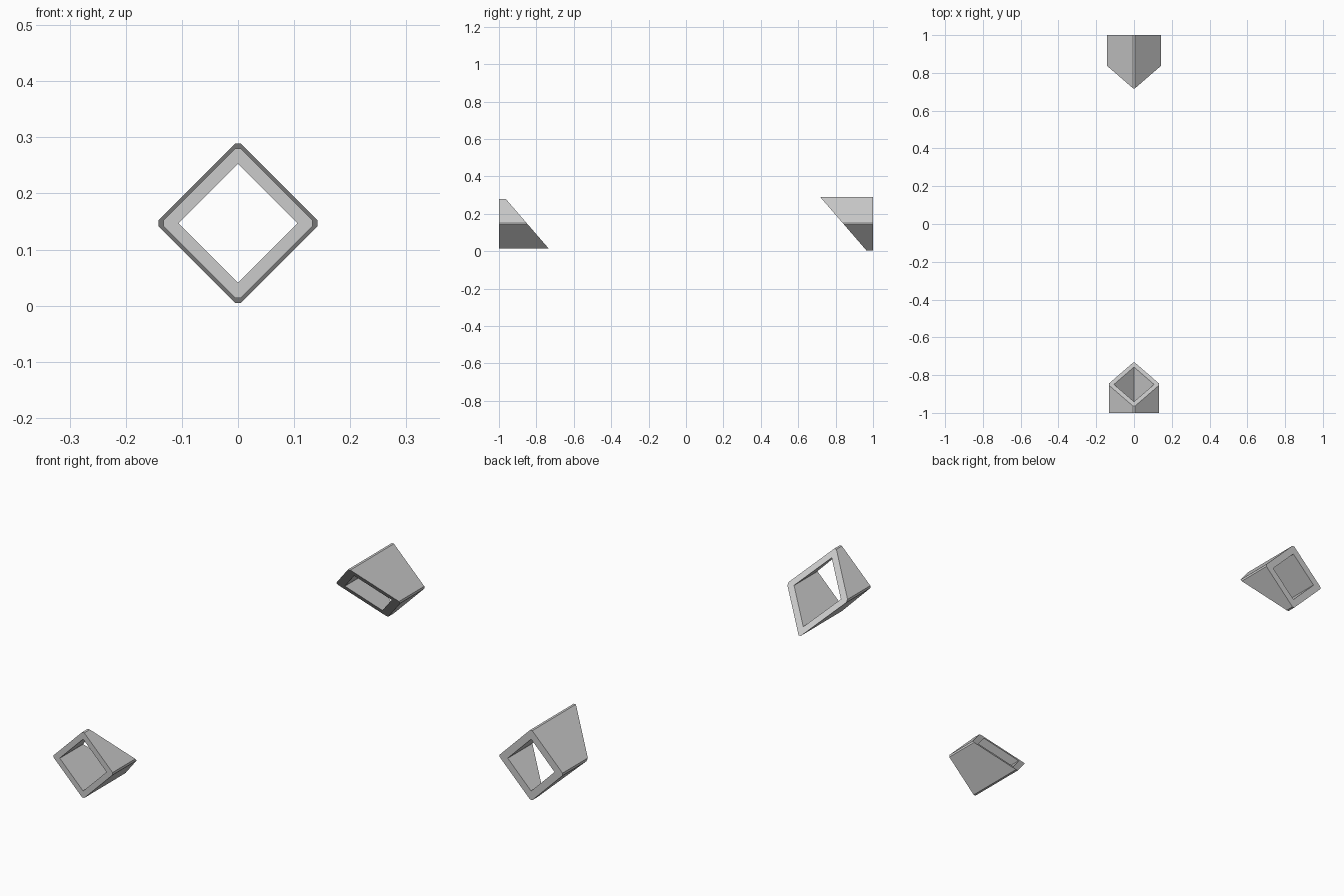
import bpy, bmesh

if "Cube" in bpy.data.objects:
    bpy.data.objects.remove(bpy.data.objects["Cube"])

CZ = 0.147      # height of the tube axis
SLOPE = -0.865  # slant of the mitre cut, dy/dz


def diamond(r, c):
    """Diamond section with corners slightly blunted by c."""
    pts = []
    for dx, dz in ((1, 0), (0, 1), (-1, 0), (0, -1)):
        for s in (-1, 1):
            pts.append((dx * (r - c) - s * dz * c, dz * (r - c) + s * dx * c))
    return pts


def mitred_tube(name, y_end, y_cut, outer, inner):
    bm = bmesh.new()

    def loop(section, cut):
        return [bm.verts.new((x, y_cut + SLOPE * z if cut else y_end, CZ + z))
                for x, z in section]

    out, inn = diamond(outer, 0.005), diamond(inner, 0.0005)
    # outer wall, mitred rim, bore, square end rim
    rings = [loop(out, False), loop(out, True), loop(inn, True), loop(inn, False)]
    for k in range(4):
        a, b = rings[k], rings[(k + 1) % 4]
        for i in range(8):
            j = (i + 1) % 8
            bm.faces.new((a[i], a[j], b[j], b[i]))
    bmesh.ops.recalc_face_normals(bm, faces=bm.faces)
    mesh = bpy.data.meshes.new(name)
    bm.to_mesh(mesh)
    bm.free()
    ob = bpy.data.objects.new(name, mesh)
    bpy.context.collection.objects.link(ob)
    return ob


# front end piece: long along the bottom
mitred_tube("front_mitred_tube", -1.0, -0.849, 0.138, 0.106)
# rear end piece: long along the top
mitred_tube("rear_mitred_tube", 1.0, 0.841, 0.147, 0.106)
